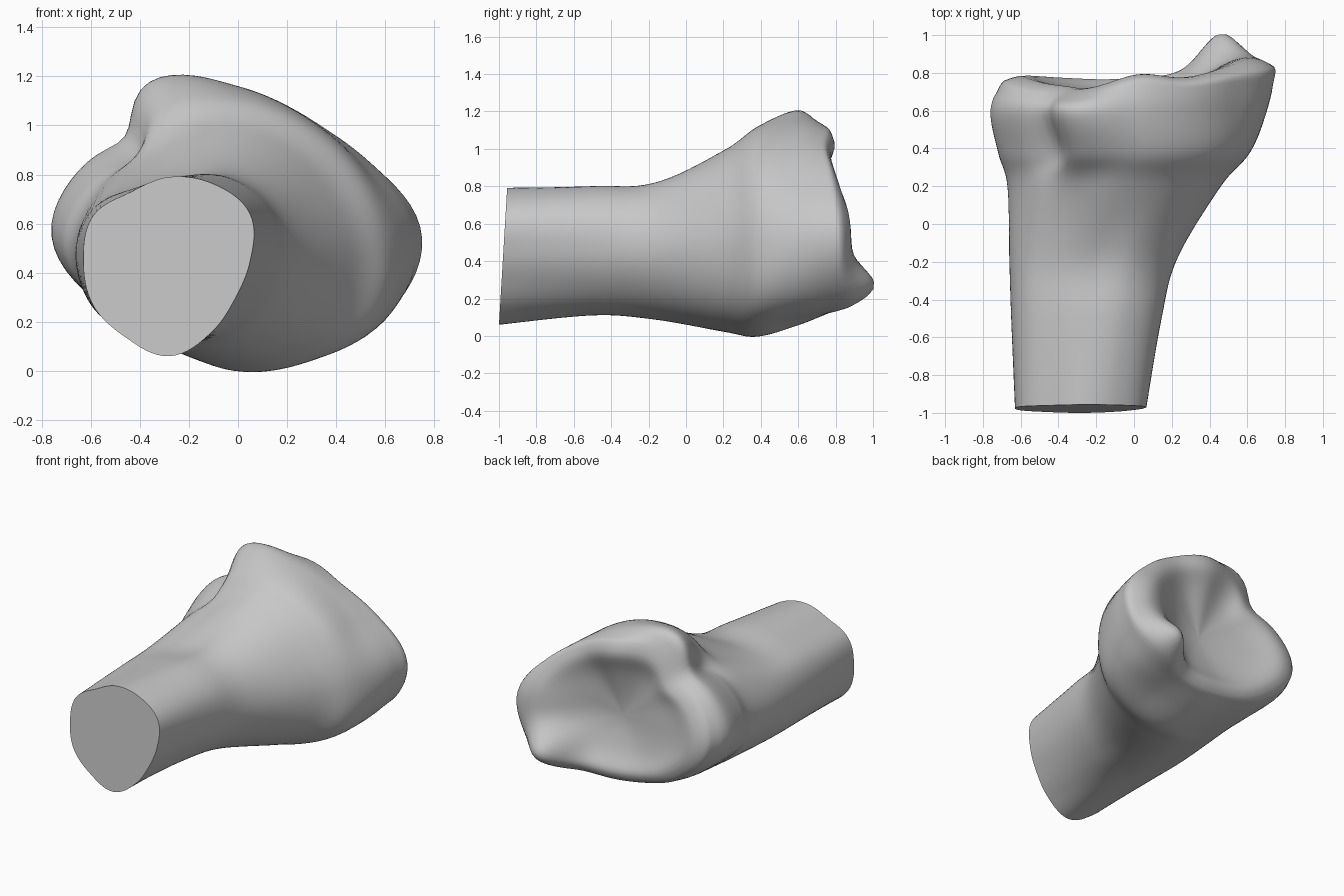
import bpy
import bmesh
from math import cos, sin, exp, pi, tau, radians

if "Cube" in bpy.data.objects:
    bpy.data.objects.remove(bpy.data.objects["Cube"], do_unlink=True)

SEGMENTS = 96        # vertices round the bone
STEPS = 8            # rings between two stations
CAP_RINGS = 18       # rings over the joint surface

# Stations along the bone, in hundredths: y, centre x, centre z, then radii
# every thirty degrees, counter-clockwise from +x in the xz plane
STATIONS = [
    (-100, -28, 45, (33, 38, 36, 34, 32, 36, 35, 36, 36, 39, 34, 31)),
    (-50, -25, 45, (39, 42, 39, 34, 34, 40, 40, 39, 35, 34, 35, 36)),
    (-18, -21, 45, (44, 44, 41, 35, 36, 44, 45, 42, 36, 36, 38, 41)),
    (20, -10, 48, (56, 53, 52, 51, 48, 53, 57, 50, 43, 45, 50, 56)),
    (38, 0, 52, (61, 57, 56, 59, 64, 64, 72, 59, 49, 52, 56, 64)),
    (60, 0, 55, (70, 59, 56, 61, 73, 69, 76, 60, 49, 49, 54, 69)),
    (75, 2, 54, (74, 61, 55, 57, 63, 65, 72, 57, 45, 42, 48, 65)),
]
# How far back the rim of the joint reaches at the same angles
RIM_Y = (83, 79, 75, 77, 69, 71, 76, 75, 74, 75, 77, 83)
CENTRE_DEPTH = 0.67


def spline(a, b, c, d, t):
    """Catmull-Rom value between b and c."""
    return b + 0.5 * t * (c - a + t * (2 * a - 5 * b + 4 * c - d + t * (3 * (b - c) + d - a)))


def round_value(values, angle):
    """Smooth periodic value from a list spread evenly round the circle."""
    n = len(values)
    place = angle / tau * n
    i = int(place)
    picks = [values[(i + k) % n] for k in (-1, 0, 1, 2)]
    return spline(*picks, place - i) / 100


def hill(x, z, cx, cz, width, height):
    """Bell-shaped rise used for local landmarks."""
    return exp(-((x - cx) / width) ** 2 - ((z - cz) / height) ** 2)


def station_point(index, angle):
    """Point on one station, with the last one following the rim."""
    last = len(STATIONS) - 1
    index = max(0, min(index, last))
    y, cx, cz, radii = STATIONS[index]
    r = round_value(radii, angle)
    if index > last - 3:                # groove beside the tubercle
        r -= 0.09 * exp(-((angle - radians(138)) / radians(11)) ** 2)
    x, z = cx / 100 + r * cos(angle), cz / 100 + r * sin(angle)
    y = y / 100
    if index == 0:
        y += 0.06 * (z - 0.06)          # slightly slanted cut
    if index == last:
        y = round_value(RIM_Y, angle)
    return x, y, z


def styloid(x, z):
    """Pointed process at the lower corner of the joint."""
    return 0.18 * hill(x, z, 0.45, 0.28, 0.14, 0.14)


def wall_point(segment, t, angle):
    picks = [station_point(segment + k, angle) for k in (-1, 0, 1, 2)]
    x, y, z = (spline(*axis, t) for axis in zip(*picks))
    if segment == len(STATIONS) - 2:
        y += styloid(x, z) * t * t
    return x, y, z


def cap_point(scale, angle):
    """Rounded lip that dips into a shallow hollow, filled at one side."""
    x, y, z = station_point(len(STATIONS) - 1, angle)
    _, cx, cz, _ = STATIONS[-1]
    cx, cz = cx / 100, cz / 100
    x, z = cx + (x - cx) * scale, cz + (z - cz) * scale
    blend = scale * scale * (3 - 2 * scale)
    y = CENTRE_DEPTH + (y - CENTRE_DEPTH) * blend
    y += 0.035 * sin(pi * scale ** 4) ** 2
    y += 0.08 * hill(x, z, 0.54, 0.58, 0.2, 0.2) * (1 - scale ** 4)
    return x, y + styloid(x, z), z


# Bone: shaft, flared end and hollow joint in one skin
angles = [tau * i / SEGMENTS for i in range(SEGMENTS)]
bm = bmesh.new()
rings = []
for segment in range(len(STATIONS) - 1):
    for step in range(STEPS):
        rings.append([bm.verts.new(wall_point(segment, step / STEPS, a)) for a in angles])
for ring in range(CAP_RINGS):
    scale = 1 - ring / CAP_RINGS
    rings.append([bm.verts.new(cap_point(scale, a)) for a in angles])

for lower, upper in zip(rings, rings[1:]):
    for i in range(SEGMENTS):
        j = (i + 1) % SEGMENTS
        bm.faces.new((lower[i], lower[j], upper[j], upper[i]))
middle = bm.verts.new(cap_point(0, 0))
for i in range(SEGMENTS):
    bm.faces.new((rings[-1][i], rings[-1][(i + 1) % SEGMENTS], middle))

# Soften the joint and its lip
soft = [v for ring in rings[-CAP_RINGS - STEPS // 2:] for v in ring]
for _ in range(3):
    bmesh.ops.smooth_vert(bm, verts=soft, factor=0.5,
                          use_axis_x=True, use_axis_y=True, use_axis_z=True)

# Flat cut across the shaft
bm.faces.new(rings[0])
bmesh.ops.recalc_face_normals(bm, faces=bm.faces)

mesh = bpy.data.meshes.new("bone")
bm.to_mesh(mesh)
bm.free()
bone = bpy.data.objects.new("bone", mesh)
bpy.context.collection.objects.link(bone)

# Plain grey material
grey = bpy.data.materials.new("plain grey")
grey.use_nodes = True
colour = (0.57, 0.57, 0.57, 1)
grey.diffuse_color = colour
grey.node_tree.nodes["Principled BSDF"].inputs["Base Color"].default_value = colour
mesh.materials.append(grey)

bpy.ops.object.select_all(action="DESELECT")
bone.select_set(True)
bpy.context.view_layer.objects.active = bone
bpy.ops.object.shade_smooth_by_angle(angle=radians(50))
